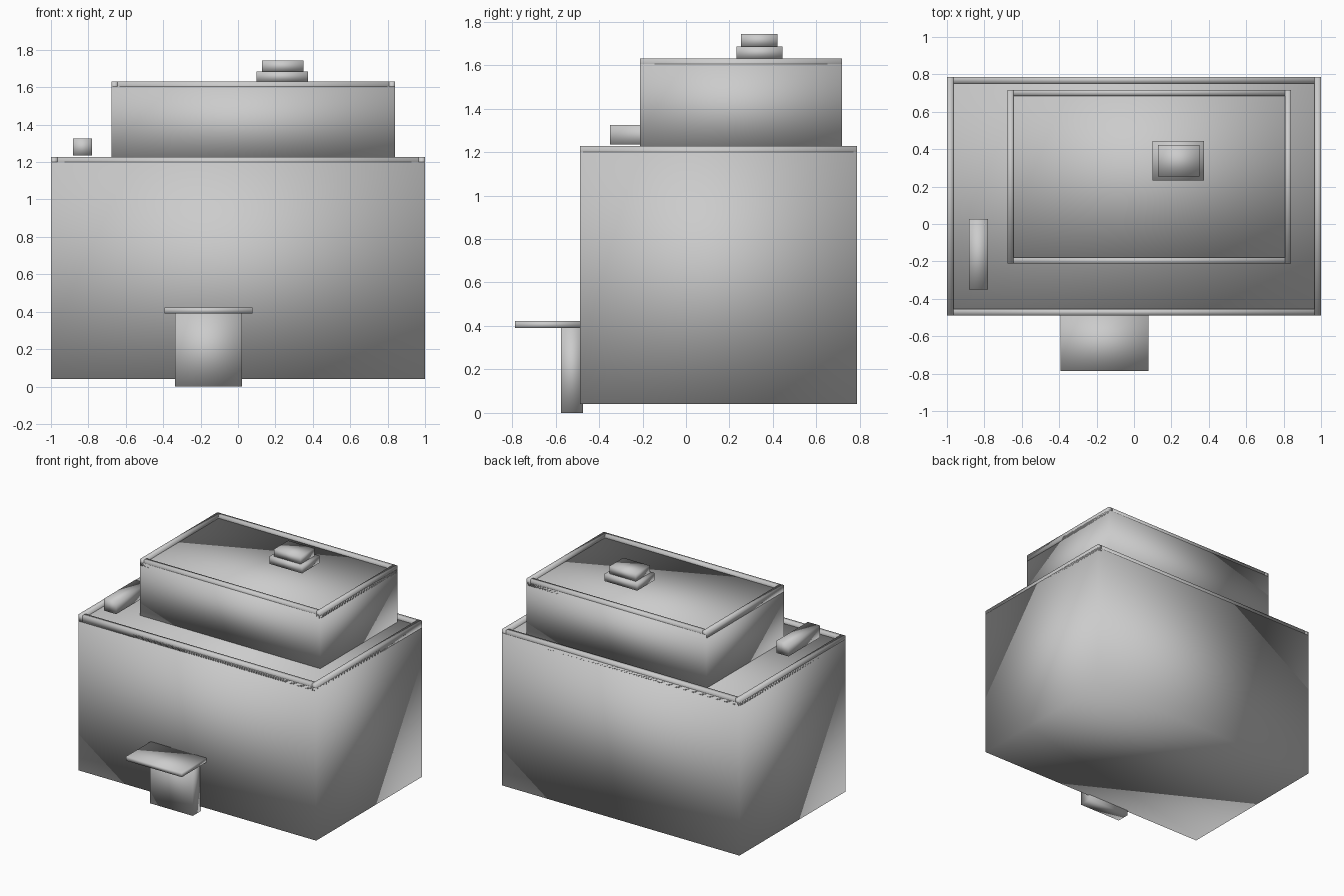
import bpy, bmesh
from mathutils import Vector

if "Cube" in bpy.data.objects:
    bpy.data.objects.remove(bpy.data.objects["Cube"])


def box(name, x, y, z):
    """Soft-shaded box spanning the given (min, max) ranges."""
    bm = bmesh.new()
    bmesh.ops.create_cube(bm, size=1)
    lo, hi = Vector((x[0], y[0], z[0])), Vector((x[1], y[1], z[1]))
    for v in bm.verts:
        v.co = (lo + hi) / 2 + v.co * (hi - lo)
    for f in bm.faces:
        f.smooth = True
    me = bpy.data.meshes.new(name)
    bm.to_mesh(me)
    bm.free()
    ob = bpy.data.objects.new(name, me)
    bpy.context.collection.objects.link(ob)
    return ob


def parapet(name, x, y, z, w):
    """Four rails around a roof edge; side rails run the full depth."""
    box(name + "_left", (x[0], x[0] + w), y, z)
    box(name + "_right", (x[1] - w, x[1]), y, z)
    inner = (x[0] + w, x[1] - w)
    box(name + "_front", inner, (y[0], y[0] + w), z)
    box(name + "_back", inner, (y[1] - w, y[1]), z)


# Main storey with roof edge
BX, BY = (-1, 1), (-0.488, 0.786)
box("main_storey", BX, BY, (0.04, 1.2))
parapet("main_parapet", BX, BY, (1.175, 1.227), 0.034)

# Upper storey with roof edge
UX, UY = (-0.675, 0.84), (-0.212, 0.717)
box("upper_storey", UX, UY, (1.2, 1.605))
parapet("upper_parapet", UX, UY, (1.58, 1.63), 0.032)

# Stepped roof vent
box("vent_base", (0.10, 0.375), (0.233, 0.444), (1.63, 1.685))
box("vent_cap", (0.127, 0.349), (0.254, 0.422), (1.685, 1.742))

# Long unit on the lower roof
box("roof_unit", (-0.882, -0.78), (-0.35, 0.028), (1.234, 1.325))

# Entrance and its canopy
box("entrance_door", (-0.337, 0.022), (-0.575, -0.475), (0, 0.39))
box("entrance_canopy", (-0.392, 0.077), (-0.786, -0.488), (0.39, 0.422))
